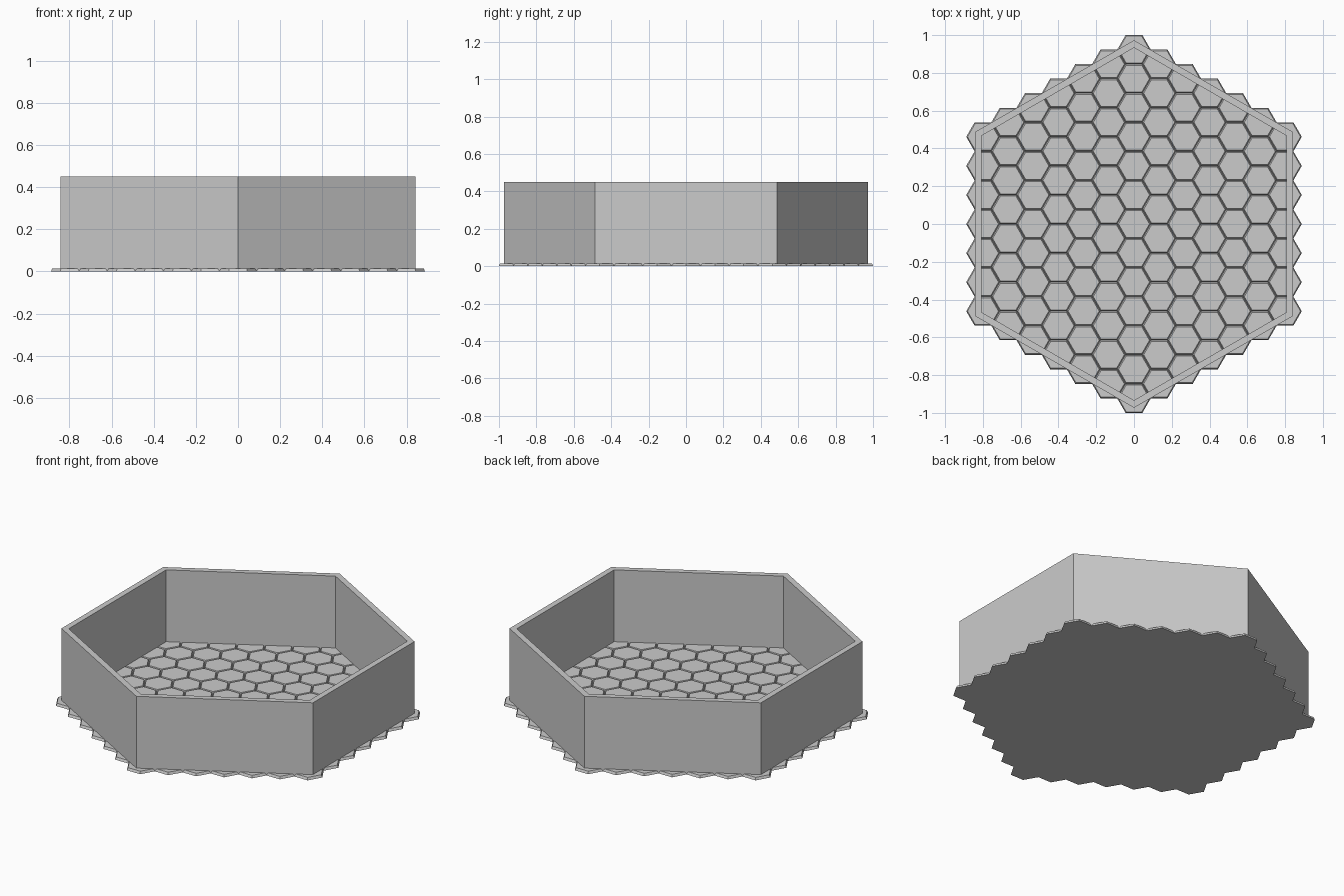
import bpy, bmesh
from math import sin, cos, pi, sqrt

if "Cube" in bpy.data.objects:
    bpy.data.objects.remove(bpy.data.objects["Cube"])

RINGS = 6                      # rings of tiles around the centre tile
PITCH = 2 / (2 * RINGS + 1)    # flat-to-flat width of one tile
TILE_H = 0.015
GROOVE = 0.006                 # inset of each tile's top edge
WALL_OUT, WALL_IN, WALL_TOP = 0.973, 0.933, 0.45


def hex_loop(bm, radius, z, cx=0, cy=0, start=0):
    return [bm.verts.new((cx + radius * cos(start + i * pi / 3),
                          cy + radius * sin(start + i * pi / 3), z)) for i in range(6)]


def bridge(bm, a, b):
    for i in range(6):
        j = (i + 1) % 6
        bm.faces.new((a[i], a[j], b[j], b[i]))


def finish(bm, name):
    bmesh.ops.recalc_face_normals(bm, faces=bm.faces)
    me = bpy.data.meshes.new(name)
    bm.to_mesh(me)
    bm.free()
    ob = bpy.data.objects.new(name, me)
    bpy.context.collection.objects.link(ob)
    return ob


# Floor: a hexagonal patch of tapered tiles
bm = bmesh.new()
for q in range(-RINGS, RINGS + 1):
    count = 2 * RINGS + 1 - abs(q)
    for k in range(count):
        x = q * PITCH * sqrt(3) / 2
        y = (k - (count - 1) / 2) * PITCH
        low = hex_loop(bm, PITCH / sqrt(3), 0, x, y)
        top = hex_loop(bm, (PITCH - 2 * GROOVE) / sqrt(3), TILE_H, x, y)
        bridge(bm, low, top)
        bm.faces.new(top)
        bm.faces.new(low[::-1])
finish(bm, "honeycomb_floor")

# Wall: hexagonal ring with points toward front and back
bm = bmesh.new()
rings = [hex_loop(bm, r, z, start=pi / 6) for r, z in
         ((WALL_OUT, 0.002), (WALL_OUT, WALL_TOP), (WALL_IN, WALL_TOP), (WALL_IN, 0.002))]
for i in range(4):
    bridge(bm, rings[i], rings[(i + 1) % 4])
finish(bm, "hexagonal_wall")
